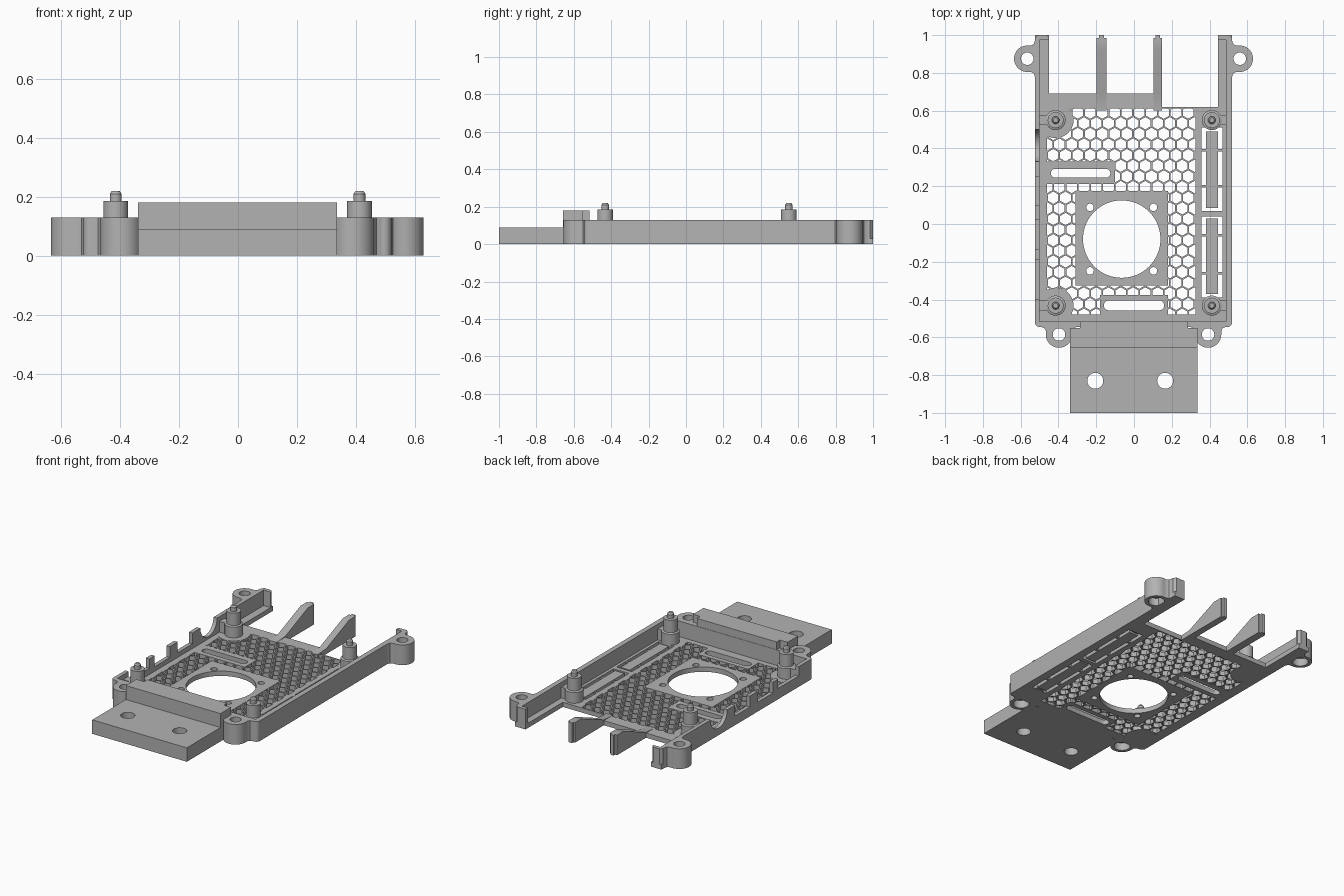
import bpy, bmesh, math
from mathutils import Vector

cube = bpy.data.objects.get("Cube")
if cube:
    bpy.data.objects.remove(cube, do_unlink=True)

grey = bpy.data.materials.new("plain grey")
grey.use_nodes = True
COLOUR = (0.45, 0.45, 0.45, 1)
grey.diffuse_color = COLOUR
grey.node_tree.nodes["Principled BSDF"].inputs["Base Color"].default_value = COLOUR
parts = []


# Outline helpers
def rect(x0, x1, y0, y1):
    return [(x0, y0), (x1, y0), (x1, y1), (x0, y1)]


def arc(cx, cy, r, a0, a1, n):
    angles = [math.radians(a0 + (a1 - a0) * i / n) for i in range(n + 1)]
    return [(cx + r * math.cos(a), cy + r * math.sin(a)) for a in angles]


def circle(cx, cy, r, n=40):
    return arc(cx, cy, r, 0, 360, n)[:-1]


def slot(x0, x1, y0, y1):
    r, cy = (y1 - y0) / 2, (y0 + y1) / 2
    return arc(x1 - r, cy, r, -90, 90, 10) + arc(x0 + r, cy, r, 90, 270, 10)


def clip(poly, axis, limit, sign):
    """Keep the part of a convex outline on one side of an axis line."""
    out = []
    for a, b in zip(poly, poly[1:] + poly[:1]):
        da, db = sign * (a[axis] - limit), sign * (b[axis] - limit)
        if da >= 0:
            out.append(a)
        if da * db < 0:
            t = da / (da - db)
            out.append((a[0] + t * (b[0] - a[0]), a[1] + t * (b[1] - a[1])))
    return out


def area(poly):
    return abs(sum(a[0] * b[1] - b[0] * a[1] for a, b in zip(poly, poly[1:] + poly[:1]))) / 2


# Mesh helpers
def finish(name, bm, keep=True):
    bmesh.ops.recalc_face_normals(bm, faces=bm.faces)
    mesh = bpy.data.meshes.new(name)
    bm.to_mesh(mesh)
    bm.free()
    mesh.materials.append(grey)
    ob = bpy.data.objects.new(name, mesh)
    bpy.context.collection.objects.link(ob)
    if keep:
        parts.append(ob)
    return ob


def prism(name, polys, lo, hi, along_x=False, keep=True):
    """Extrude outlines up z, or (y, z) outlines along x."""
    bm = bmesh.new()
    for poly in polys:
        place = (lambda p, h: (h, *p)) if along_x else (lambda p, h: (*p, h))
        face = bm.faces.new([bm.verts.new(place(p, lo)) for p in poly])
        side = bmesh.ops.extrude_face_region(bm, geom=[face], use_keep_orig=True)
        step = Vector((hi - lo, 0, 0) if along_x else (0, 0, hi - lo))
        verts = [g for g in side["geom"] if isinstance(g, bmesh.types.BMVert)]
        bmesh.ops.translate(bm, verts=verts, vec=step)
    return finish(name, bm, keep)


def cut(ob, *cutters):
    for cutter in cutters:
        mod = ob.modifiers.new("cut", "BOOLEAN")
        mod.operation, mod.solver, mod.object = "DIFFERENCE", "EXACT", cutter
        bpy.context.view_layer.objects.active = ob
        bpy.ops.object.modifier_apply(modifier=mod.name)


def cutter(polys, lo=-0.1, hi=0.3, along_x=False):
    ob = prism("cutter", polys, lo, hi, along_x, keep=False)
    ob.hide_render = True
    return ob


FLOOR, WALL = 0.03, 0.13
L, R, FRONT = -0.525, 0.52, -0.545
front_corners = arc(L + 0.025, FRONT + 0.025, 0.025, 180, 270, 6) \
    + arc(R - 0.025, FRONT + 0.025, 0.025, 270, 360, 6)

# Floor with side flanges running to the back
floor = prism("floor", [front_corners + [
    (R, 1), (0.445, 1), (0.445, 0.62), (0.148, 0.62), (0.148, 0.69),
    (-0.45, 0.69), (-0.45, 1), (L, 1)]], 0, FLOOR)

# Solid areas within the honeycomb
fan_rect = (-0.31, 0.18, -0.325, 0.175)
slot_rects = [(-0.46, -0.1, 0.212, 0.33), (-0.18, 0.18, -0.482, -0.375)]
solid = [fan_rect] + slot_rects

# Honeycomb cells
PITCH, CELL = 0.065, 0.0325
window = (-0.46, 0.325, -0.48, 0.612)
cells = []
row_step = PITCH * math.sqrt(3) / 2
for row in range(20):
    for col in range(14):
        cx = window[0] + PITCH * (col + 0.5 * (row % 2))
        cy = window[2] + row_step * row
        cell = arc(cx, cy, CELL, 30, 330, 5)
        if any(all(a < x < b and c < y < d for x, y in cell) for a, b, c, d in solid):
            continue
        for axis, limit, sign in zip((0, 0, 1, 1), window, (1, -1, 1, -1)):
            cell = clip(cell, axis, limit, sign)
        if len(cell) > 2 and area(cell) > 0.0002:
            cells.append(cell)
honeycomb = cutter(cells)

# Fan hole, screw holes, cable slots and side vents
FX, FY = -0.065, -0.08
openings = [circle(FX, FY, 0.205, 64)]
openings += [circle(FX + sx * 0.168, FY + sy * 0.168, 0.02, 20) for sx in (-1, 1) for sy in (-1, 1)]
openings += [slot(-0.44, -0.125, 0.245, 0.292), slot(-0.16, 0.16, -0.457, -0.405)]
vents = cutter([rect(0.358, 0.468, -0.39, 0.04), rect(0.358, 0.468, 0.07, 0.51)])
holes = cutter(openings)
cut(floor, honeycomb, vents, holes)

fan_plate = prism("fan_plate", [rect(*fan_rect)], 0, FLOOR + 0.001)
slot_frames = prism("slot_frames", [rect(*r) for r in slot_rects], 0, FLOOR + 0.001)
for ob in (fan_plate, slot_frames):
    cut(ob, holes)
prism("corner_pads", [circle(-0.415, y, 0.095) for y in (0.55, -0.432)], 0, FLOOR + 0.001)

# Vent slats hung on thin tabs
prism("vent_slats", [rect(0.38, 0.446, -0.37, 0.03), rect(0.38, 0.446, 0.085, 0.49)], 0, FLOOR)
prism("vent_tabs", [rect(0.35, 0.475, y - 0.007, y + 0.007) for y in (0.39, 0.2, -0.06, -0.26)], 0, FLOOR - 0.002)

# Outer wall with hooked back ends; port notches in the right side
wall = prism("outer_wall", [front_corners + [
    (R, 0.985), (R - 0.015, 1), (0.445, 1), (0.445, 0.975), (0.487, 0.975), (0.487, -0.515),
    (-0.5, -0.515), (-0.5, 0.975), (-0.45, 0.975), (-0.45, 0.985),
    (-0.465, 1), (L + 0.015, 1), (L, 0.985)]], 0, WALL)
notches = [circle(0.415, WALL, 0.085)]
for y0, y1, z in ((0.1, 0.25, 0.06), (-0.135, 0.02, 0.06), (-0.4, -0.19, 0.07)):
    notches.append(rect(y0, y1, z, 0.2))
cut(wall, cutter(notches, -0.6, -0.48, along_x=True))

# Screw ears: outline points away from the wall, then turned into place
def ear(name, cx, cy, reach, turn):
    outline = [(-reach - 0.015, 0.095), (-reach, 0.095), (0.006 - reach, 0.078), (0.02 - reach, 0.07)]
    outline = arc(0, 0, 0.07, -90, 90, 24) + outline[::-1] + [(x, -y) for x, y in outline]
    c, s = math.cos(math.radians(turn)), math.sin(math.radians(turn))
    ob = prism(name, [[(cx + x * c - y * s, cy + x * s + y * c) for x, y in outline]], 0, WALL)
    cut(ob, cutter([circle(cx, cy, 0.033)]), cutter([circle(cx, cy, 0.048)], -0.1, 0.05))


ear("back_right_ear", -0.565, 0.875, 0.04, 180)
ear("back_left_ear", 0.56, 0.875, 0.04, 0)
ear("front_right_ear", -0.397, -0.585, 0.04, 270)
ear("front_left_ear", 0.392, -0.585, 0.04, 270)

# Standoffs: turned posts with locating pins, braced to the wall
profile = [(0, 0.005), (0.053, 0.005), (0.053, 0.1), (0.042, 0.105), (0.042, 0.185),
           (0.02, 0.185), (0.02, 0.21), (0.013, 0.22), (0, 0.22)]
for side, x, end in (("right", -0.415, -0.51), ("left", 0.412, 0.5)):
    for place, y in (("front", -0.432), ("back", 0.55)):
        bm = bmesh.new()
        verts = [bm.verts.new((r, 0, z)) for r, z in profile]
        edges = [bm.edges.new(pair) for pair in zip(verts, verts[1:])]
        bmesh.ops.spin(bm, geom=verts + edges, cent=(0, 0, 0), axis=(0, 0, 1),
                       angle=math.tau, steps=32)
        bmesh.ops.remove_doubles(bm, verts=bm.verts, dist=0.0001)
        bmesh.ops.translate(bm, verts=bm.verts, vec=(x, y, 0))
        finish(f"{place}_{side}_standoff", bm)
        prism(f"{place}_{side}_brace", [rect(min(x, end), max(x, end), y - 0.026, y + 0.026)], 0.01, 0.1)

# Rear fins ramping up from the floor
for name, x0, x1 in (("right_fin", -0.198, -0.146), ("left_fin", 0.103, 0.148)):
    prism(name, [[(0.6, 0.005), (0.68, 0), (0.985, 0), (0.985, WALL), (0.92, WALL),
                  (0.69, 0.035), (0.6, FLOOR)]], x0, x1, along_x=True)
    mid = (x0 + x1) / 2
    prism(name + "_tip", [rect(mid - 0.012, mid + 0.012, 0.98, 1)], 0, WALL)

# Front block and mounting tongue
prism("front_block", [rect(-0.34, 0.335, -0.657, -0.55)], 0, 0.18)
prism("front_block_lip", [rect(-0.285, 0.285, -0.551, -0.517)], 0, 0.18)
tongue = prism("mounting_tongue", [rect(-0.34, 0.335, -1, -0.655)], 0, 0.09)
cut(tongue, cutter([circle(x, -0.83, 0.042) for x in (-0.205, 0.165)]))

# Remove cutters and shade
for ob in [o for o in bpy.data.objects if o.name.startswith("cutter")]:
    bpy.data.objects.remove(ob, do_unlink=True)
bpy.ops.object.select_all(action="DESELECT")
for ob in parts:
    ob.select_set(True)
bpy.context.view_layer.objects.active = parts[0]
bpy.ops.object.shade_smooth_by_angle(angle=math.radians(30))
